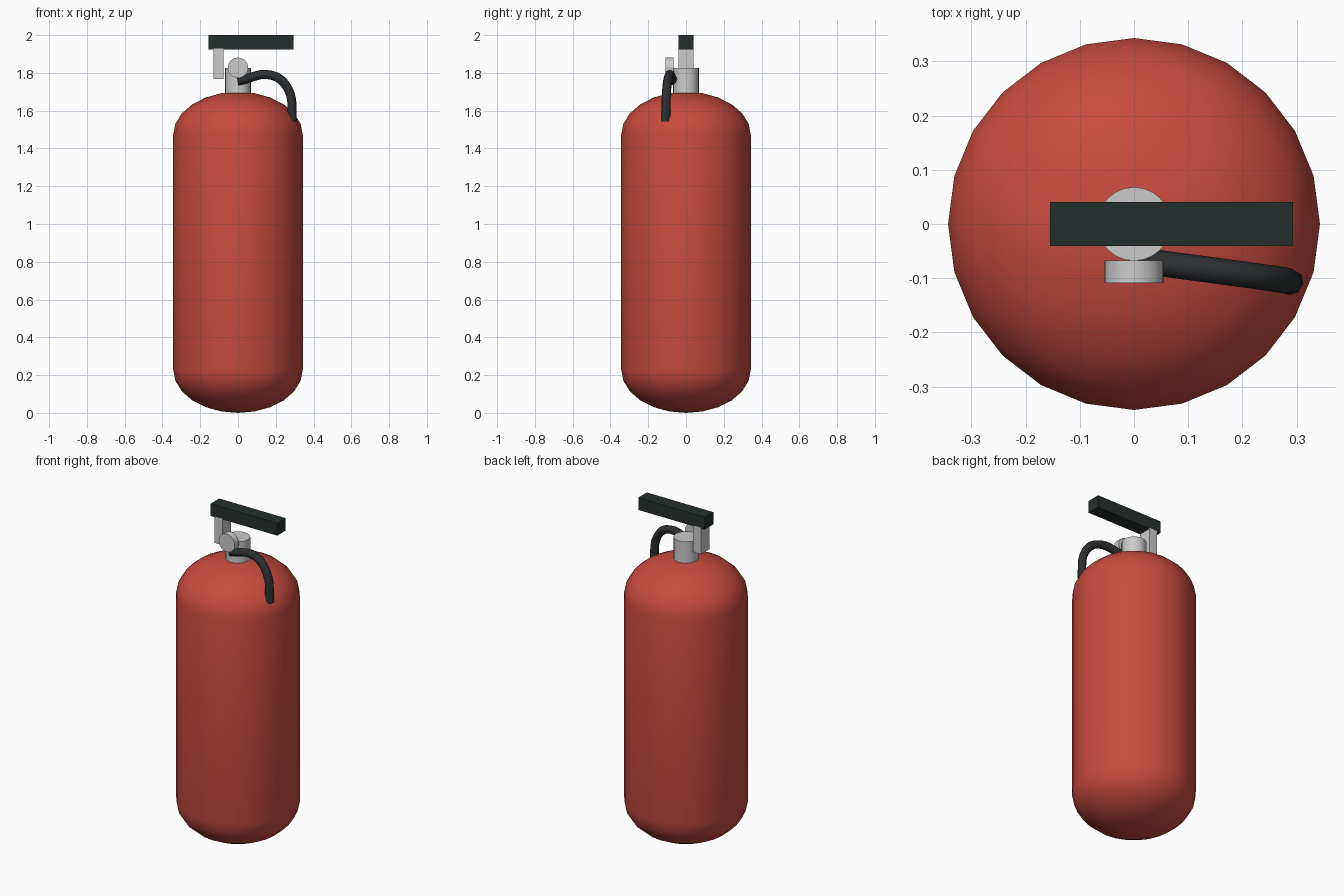
import bpy, bmesh
from math import sin, cos, pi, radians

if "Cube" in bpy.data.objects:
    bpy.data.objects.remove(bpy.data.objects["Cube"])


def material(name, rgb):
    m = bpy.data.materials.new(name)
    m.diffuse_color = (*rgb, 1)
    m.use_nodes = True
    m.node_tree.nodes["Principled BSDF"].inputs["Base Color"].default_value = m.diffuse_color
    return m


RED = material("red_paint", (0.58, 0.07, 0.05))
BLACK = material("black_handle", (0.018, 0.028, 0.026))
RUBBER = material("rubber", (0.025, 0.028, 0.03))


def smooth(obj, angle=40):
    bpy.ops.object.select_all(action='DESELECT')
    obj.select_set(True)
    bpy.context.view_layer.objects.active = obj
    bpy.ops.object.shade_smooth_by_angle(angle=radians(angle))


def box(name, lo, hi, mat=None):
    bpy.ops.mesh.primitive_cube_add(size=1, location=[(a + b) / 2 for a, b in zip(lo, hi)])
    o = bpy.context.object
    o.name = name
    o.scale = [b - a for a, b in zip(lo, hi)]
    bpy.ops.object.transform_apply(location=False, rotation=False, scale=True)
    if mat:
        o.data.materials.append(mat)
    return o


def cylinder(name, r, depth, loc, rot=(0, 0, 0)):
    bpy.ops.mesh.primitive_cylinder_add(vertices=24, radius=r, depth=depth, location=loc, rotation=rot)
    o = bpy.context.object
    o.name = name
    smooth(o)
    return o


def lathe(name, profile, sides, mat):
    bm = bmesh.new()
    vs = [bm.verts.new((r, 0, z)) for r, z in profile]
    es = [bm.edges.new(p) for p in zip(vs, vs[1:])]
    bmesh.ops.spin(bm, geom=vs + es, cent=(0, 0, 0), axis=(0, 0, 1), angle=2 * pi, steps=sides)
    bmesh.ops.remove_doubles(bm, verts=bm.verts, dist=1e-4)
    bmesh.ops.recalc_face_normals(bm, faces=bm.faces)
    me = bpy.data.meshes.new(name)
    bm.to_mesh(me)
    bm.free()
    o = bpy.data.objects.new(name, me)
    bpy.context.collection.objects.link(o)
    me.materials.append(mat)
    smooth(o)
    return o


# tank: cylinder with a flattened dome at each end
R, H, TOP, N = 0.343, 0.228, 1.70, 6
arc = [(R * cos(i * pi / 2 / N), H * sin(i * pi / 2 / N)) for i in range(N)] + [(0, H)]
profile = [(r, H - z) for r, z in reversed(arc)] + [(r, TOP - H + z) for r, z in arc]
lathe("tank", profile, 24, RED)

# valve neck and pressure gauge
cylinder("valve_neck", 0.068, 0.165, (0, 0, 1.7425))
cylinder("pressure_gauge", 0.054, 0.041, (0, -0.088, 1.827), (pi / 2, 0, 0))

# handle and its bracket
box("handle_bracket", (-0.131, -0.041, 1.768), (-0.077, 0.041, 1.93))
box("handle", (-0.155, -0.041, 1.925), (0.293, 0.041, 2.0), BLACK)

# hose
curve = bpy.data.curves.new("hose", 'CURVE')
curve.dimensions = '3D'
curve.bevel_depth = 0.024
curve.bevel_resolution = 2
curve.resolution_u = 6
curve.use_fill_caps = True
points = [(0, -0.066, 1.757), (0.18, -0.09, 1.787), (0.265, -0.102, 1.715), (0.289, -0.107, 1.54)]
spline = curve.splines.new('BEZIER')
spline.bezier_points.add(len(points) - 1)
for p, co in zip(spline.bezier_points, points):
    p.co = co
    p.handle_left_type = p.handle_right_type = 'AUTO'
hose = bpy.data.objects.new("hose", curve)
bpy.context.collection.objects.link(hose)
curve.materials.append(RUBBER)
bpy.ops.object.select_all(action='DESELECT')
hose.select_set(True)
bpy.context.view_layer.objects.active = hose
bpy.ops.object.convert(target='MESH')
smooth(bpy.context.object, 60)
